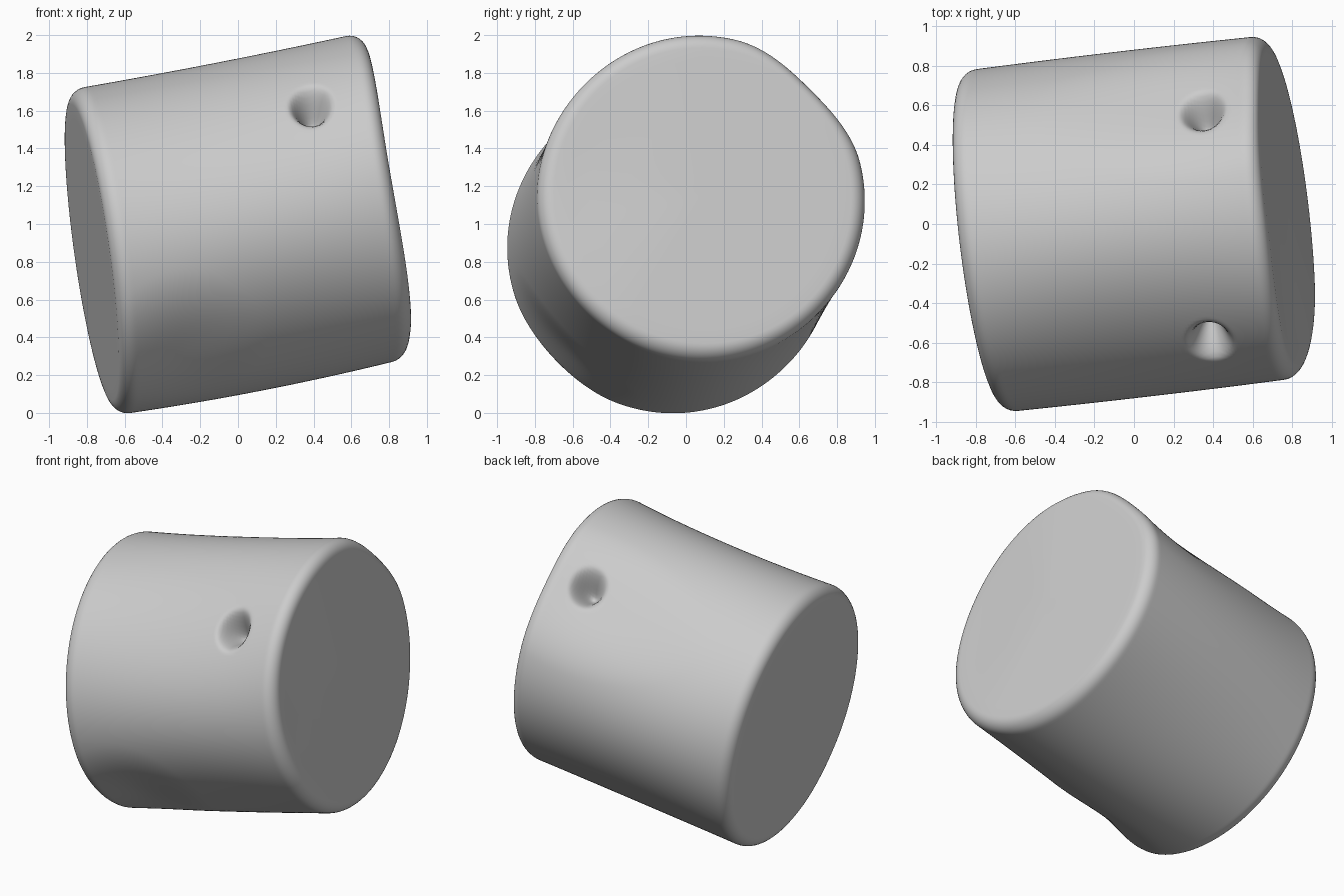
import bpy, bmesh, math
from mathutils import Vector

if "Cube" in bpy.data.objects:
    bpy.data.objects.remove(bpy.data.objects["Cube"])

R, H, EDGE = 0.87, 0.773, 0.08       # radius, half length along x, rim rounding
SEGS, ROWS = 288, 90
CENTRE = Vector((0, 0, 1))
SPINE = Vector((1, 0.117, 0.195))                   # slanted core, per unit of x
CAP = Vector((1, 0.12, 0.14)).normalized()          # caps are tilted less than the core
SIDE = Vector((0, 0, 1)).cross(CAP).normalized()    # roughly +y
UP = CAP.cross(SIDE).normalized()                   # roughly +z

# Dents: (point on surface, half width along core, half width around, depth)
DENTS = [
    (Vector((0.39, -0.60, 1.64)), 0.13, 0.16, 0.20),
    (Vector((0.34, 0.60, 1.75)), 0.13, 0.16, 0.18),
    (Vector((0.35, 0.66, 1.70)), 0.90, 0.50, 0.045),
    (Vector((-0.30, -0.65, 0.35)), 0.45, 0.50, 0.03),
]


def ang_gap(a, b):
    return (a - b + math.pi) % (2 * math.pi) - math.pi


def smooth(f):
    f = max(0, min(1, f))
    return f * f * (3 - 2 * f)


def dent_depth(t, ang):
    total = 0
    for point, wide, tall, depth in DENTS:
        p = point - CENTRE
        along = p.dot(CAP) / SPINE.dot(CAP)
        p -= SPINE * along
        da = ang_gap(ang, math.atan2(p.dot(UP), p.dot(SIDE)))
        total += depth * smooth(1 - math.hypot((t - along) / wide, da * R / tall))
    return total


def position(t, r, ang):
    # right cap is pressed in slightly on its front edge
    press = 0.045 * smooth(1 - abs(ang_gap(ang, 2.9)) / 1.3) * smooth(r / R) * smooth((t - 0.35) / (H - 0.35))
    r -= dent_depth(t, ang) * min(1, (r / R) ** 3)
    # middle is pinched a little on the diagonals
    r += (0.006 - 0.028 * math.sin(2 * ang) ** 2) * (1 - (t / H) ** 2)
    sag = 0.015 * (1 - (t / H) ** 2)
    return (CENTRE + SPINE * t - CAP * press + SIDE * (r * math.cos(ang))
            + UP * (r * math.sin(ang) - sag))


# Half profile from the left cap to the right cap
arc = [(H - EDGE + EDGE * math.sin(a), R - EDGE + EDGE * math.cos(a))
       for a in (math.pi / 2 * i / 8 for i in range(9))]
cap = [(H, r) for r in (0.72, 0.6, 0.4, 0.2)]
right = arc + cap
wall = [(-(H - EDGE) + 2 * (H - EDGE) * i / ROWS, R) for i in range(1, ROWS)]
profile = [(-t, r) for t, r in reversed(right)] + wall + right

# Barrel body
bm = bmesh.new()
rings = [[bm.verts.new(position(t, r, 2 * math.pi * i / SEGS)) for i in range(SEGS)]
         for t, r in profile]
for a, b in zip(rings, rings[1:]):
    for i in range(SEGS):
        j = (i + 1) % SEGS
        bm.faces.new((a[i], a[j], b[j], b[i]))
for ring, t in ((rings[0], -H), (rings[-1], H)):
    tip = bm.verts.new(position(t, 0, 0))
    for i in range(SEGS):
        bm.faces.new((ring[i], ring[(i + 1) % SEGS], tip))
bmesh.ops.recalc_face_normals(bm, faces=bm.faces)
for f in bm.faces:
    f.smooth = True
mesh = bpy.data.meshes.new("dented_cylinder")
bm.to_mesh(mesh)
bm.free()
bpy.context.collection.objects.link(bpy.data.objects.new("dented_cylinder", mesh))
